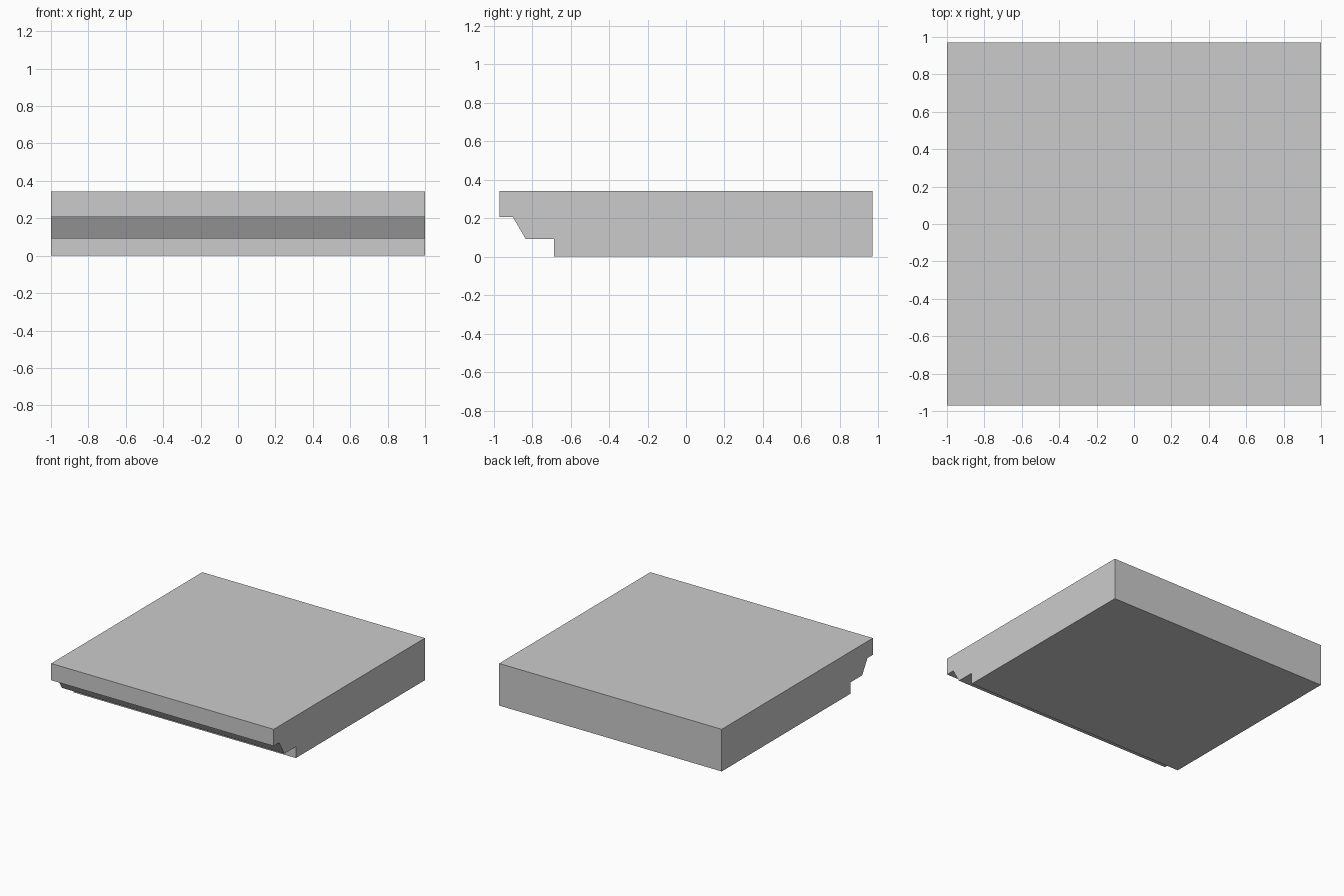
import bpy
import bmesh
from mathutils import Vector

if "Cube" in bpy.data.objects:
    bpy.data.objects.remove(bpy.data.objects["Cube"])

HALF_WIDTH = 1.0

# Side profile (y, z): slab with an overhanging lip, sloped moulding and recessed base
profile = [
    (-0.686, 0.0), (0.97, 0.0), (0.97, 0.342), (-0.97, 0.342),
    (-0.97, 0.206), (-0.90, 0.206), (-0.833, 0.092), (-0.686, 0.092),
]

# Extrude the profile across the full width
bm = bmesh.new()
face = bm.faces.new([bm.verts.new((-HALF_WIDTH, y, z)) for y, z in profile])
extruded = bmesh.ops.extrude_face_region(bm, geom=[face], use_keep_orig=True)
verts = [g for g in extruded["geom"] if isinstance(g, bmesh.types.BMVert)]
bmesh.ops.translate(bm, verts=verts, vec=Vector((2 * HALF_WIDTH, 0, 0)))
bmesh.ops.recalc_face_normals(bm, faces=bm.faces[:])

mesh = bpy.data.meshes.new("ledge_slab")
bm.to_mesh(mesh)
bm.free()
slab = bpy.data.objects.new("ledge_slab", mesh)
bpy.context.collection.objects.link(slab)
